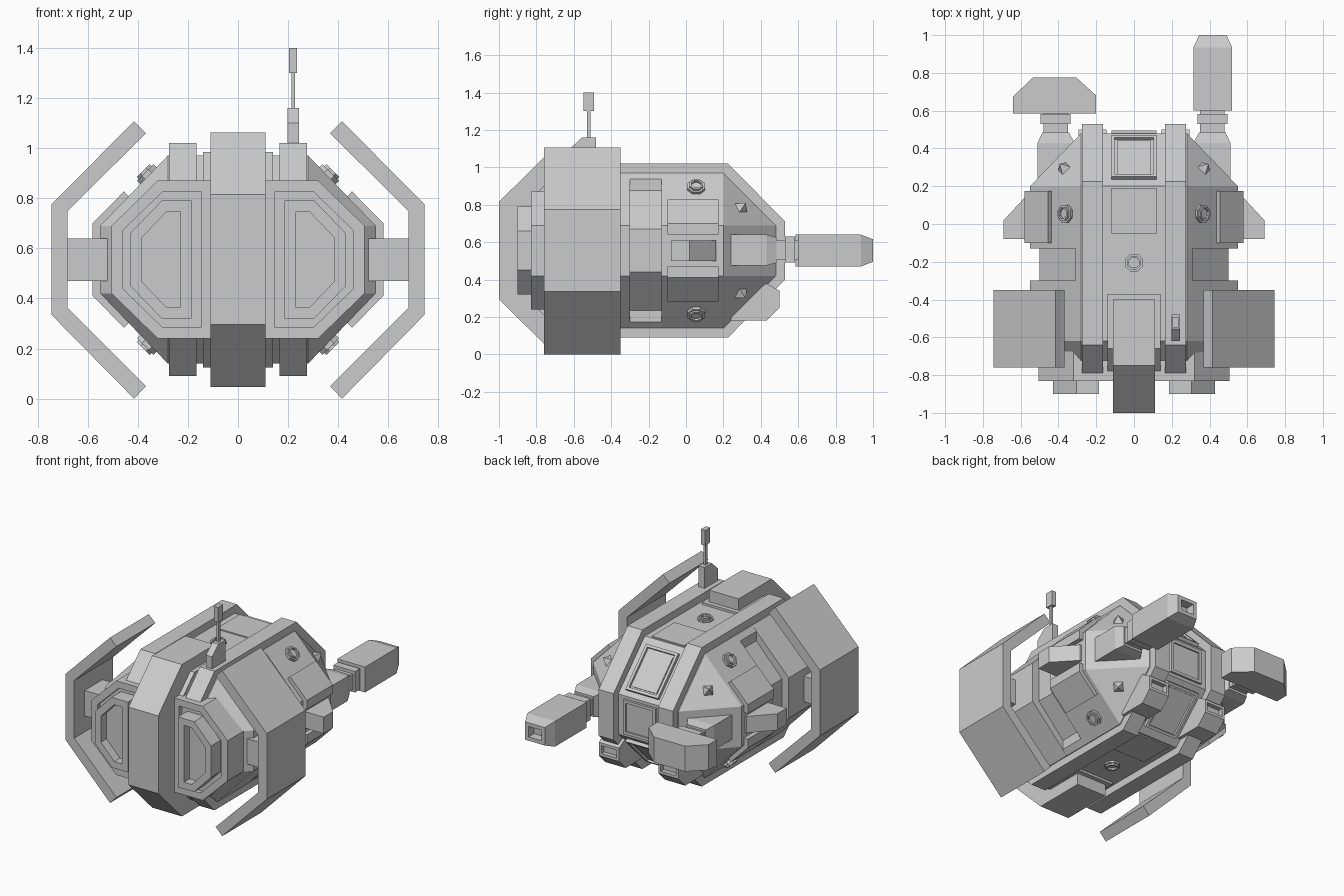
import bpy, bmesh, math
from mathutils import Matrix, Vector

if "Cube" in bpy.data.objects:
    bpy.data.objects.remove(bpy.data.objects["Cube"])

ZC = 0.555  # height of the hull's centre line; mirrors run through it


def loft(name, rings, mirror="", steps=(), mat=None):
    """Skin closed rings; steps = (inset, push) pairs applied to the last cap."""
    bm = bmesh.new()
    vs = [[bm.verts.new(p) for p in r] for r in rings]
    n = len(vs[0])
    for a, b in zip(vs, vs[1:]):
        for i in range(n):
            j = (i + 1) % n
            bm.faces.new((a[i], a[j], b[j], b[i]))
    bm.faces.new(vs[0][::-1])
    cap = bm.faces.new(vs[-1])
    bmesh.ops.recalc_face_normals(bm, faces=bm.faces[:])
    for inset, push in steps:
        bmesh.ops.inset_region(bm, faces=[cap], thickness=inset, use_even_offset=True)
        d = cap.normal.copy() * push
        cap = bmesh.ops.extrude_discrete_faces(bm, faces=[cap])["faces"][0]
        bmesh.ops.translate(bm, verts=cap.verts[:], vec=d)
    bmesh.ops.remove_doubles(bm, verts=bm.verts[:], dist=0.0005)
    bmesh.ops.recalc_face_normals(bm, faces=bm.faces[:])
    if mat:
        bm.transform(mat)
    bm.transform(Matrix.Translation((0, 0, -ZC)))
    me = bpy.data.meshes.new(name)
    bm.to_mesh(me)
    bm.free()
    ob = bpy.data.objects.new(name, me)
    ob.location.z = ZC
    bpy.context.collection.objects.link(ob)
    if mirror:
        m = ob.modifiers.new("mirror", "MIRROR")
        m.use_axis = ["X" in mirror, False, "Z" in mirror]
        m.use_mirror_merge = False
    return ob


def prism(name, axis, pts, a, b, mirror="", steps=(), mat=None):
    """Extrude a 2D profile along an axis from a to b."""
    put = {"x": lambda p, t: (t, p[0], p[1]),
           "y": lambda p, t: (p[0], t, p[1]),
           "z": lambda p, t: (p[0], p[1], t)}[axis]
    return loft(name, [[put(p, t) for p in pts] for t in (a, b)], mirror, steps, mat)


def rect(x0, x1, z0, z1):
    return [(x0, z0), (x1, z0), (x1, z1), (x0, z1)]


def at_y(y, pts):
    return [(p[0], y, p[1]) for p in pts]


def sym(quarter):
    """Full cross-section from a top-to-side quarter, heights relative to ZC."""
    q = quarter
    full = q + [(x, -z) for x, z in q[::-1]] + [(-x, -z) for x, z in q] + [(-x, z) for x, z in q[::-1]]
    return [(x, z + ZC) for x, z in full]


def facing(loc, normal):
    return Matrix.Translation(loc) @ Vector(normal).to_track_quat("Z", "Y").to_matrix().to_4x4()


# hull: front, grooved waist, tapered rear
body = sym([(0.28, 0.415), (0.55, 0.135)])
waist = sym([(0.28, 0.415), (0.31, 0.382), (0.31, 0.32), (0.50, 0.115)])
loft("hull_front", [at_y(-0.76, sym([(0.28, 0.28), (0.41, 0.135)])),
                    at_y(-0.62, body), at_y(-0.30, body)])
prism("hull_waist", "y", waist, -0.31, -0.12)
loft("hull_rear", [at_y(-0.13, body), at_y(0.20, body),
                   at_y(0.48, sym([(0.28, 0.135), (0.28, 0.135)]))])

# pair of ribs running around the hull
rib = [(-0.64, 1.02), (0.225, 1.02), (0.53, 0.71), (0.53, 0.40), (0.225, 0.09),
       (-0.64, 0.09), (-0.80, 0.25), (-0.80, 0.86)]
prism("rib", "x", rib, 0.165, 0.275, "X")

# central front band on its base frame
band = [(-0.40, 1.063), (-0.75, 1.063), (-1.0, 0.815), (-1.0, 0.295), (-0.75, 0.047), (-0.40, 0.047)]
prism("front_band", "x", band, -0.11, 0.11)
base = [(-0.37, 0.985), (-0.66, 0.985), (-0.80, 0.85), (-0.80, 0.26), (-0.66, 0.125), (-0.37, 0.125)]
prism("band_base", "x", base, -0.14, 0.14)

# front pods with nested frames
pod = [(0.10, 0.24), (0.32, 0.24), (0.505, 0.42), (0.505, 0.69), (0.32, 0.87), (0.10, 0.87)]
prism("front_pod", "y", pod, -0.62, -0.83, "X", [(0.045, -0.03)])
frame = [(0.185, 0.32), (0.305, 0.32), (0.43, 0.45), (0.43, 0.66), (0.305, 0.79), (0.185, 0.79)]
prism("pod_frame", "y", frame, -0.76, -0.90, "X", [(0.045, -0.06)])

# curved side shields and their struts
shield = [(0.745, 0.335), (0.745, 0.775), (0.415, 1.107), (0.367, 1.06), (0.68, 0.748),
          (0.68, 0.362), (0.367, 0.05), (0.415, 0.0)]
quads = [shield[i] for i in range(8)]
prism("side_shield", "y", quads, -0.76, -0.35, "X")
prism("shield_strut", "y", rect(0.50, 0.69, 0.47, 0.64), -0.65, -0.46, "X")

# side armour pads and the fins between them
pad = [(0.50, 0.64), (0.58, 0.64), (0.58, 0.70), (0.455, 0.827), (0.42, 0.79)]
prism("side_pad", "y", pad, -0.10, 0.175, "XZ")
fin = [(0.50, -0.08), (0.69, -0.08), (0.69, 0.02), (0.56, 0.16), (0.50, 0.16)]
prism("side_fin", "z", fin, 0.50, 0.61, "X")

# hatch plates: top and bottom, rear slopes, rear face
prism("hatch_plate", "z", rect(-0.12, 0.12, -0.05, 0.19), 0.95, 0.978, "Z")
window = rect(-0.12, 0.12, -0.155, 0.155)
prism("rear_window", "z", window, -0.02, 0.022, "Z", [(0.018, -0.016), (0.012, 0.006)],
      facing((0, 0.345, 0.825), (0, 1, 1)))
prism("rear_plate", "y", rect(-0.12, 0.12, 0.44, 0.67), 0.46, 0.495, "", [(0.02, -0.01)])

# octagonal bolts and pyramid studs
ring = [(0.05 * math.cos(math.pi / 8 + i * math.pi / 4),
         0.05 * math.sin(math.pi / 8 + i * math.pi / 4)) for i in range(8)]
bolt_steps = [(0.01, 0.012), (0.01, -0.015), (0.002, 0.0)]
prism("slope_bolt", "z", ring, -0.02, 0.014, "XZ", bolt_steps,
      facing((0.415 - 0.055, 0.055, 0.892), (1, 0, 1)))
prism("top_bolt", "z", ring, -0.02, 0.012, "Z", bolt_steps, facing((0, -0.205, 0.97), (0, 0, 1)))
s = 0.034
loft("stud", [[(-s, -s, -0.01), (s, -s, -0.01), (s, s, -0.01), (-s, s, -0.01)],
              [(-.001, -.001, 0.04), (.001, -.001, 0.04), (.001, .001, 0.04), (-.001, .001, 0.04)]],
     "XZ", (), facing((0.37, 0.295, 0.785), (1, 1, 1)))

# lamps under the rear
loft("rear_lamp", [at_y(0.24, rect(0.145, 0.295, 0.18, 0.24)),
                   at_y(0.43, rect(0.145, 0.295, 0.18, 0.38)),
                   at_y(0.50, rect(0.145, 0.295, 0.25, 0.34))], "X", [(0.018, -0.03)])

# arm mounts, necks and collars
loft("arm_mount", [at_y(0.15, rect(0.315, 0.51, 0.475, 0.64)),
                   at_y(0.43, rect(0.315, 0.51, 0.475, 0.64)),
                   at_y(0.485, rect(0.345, 0.485, 0.49, 0.625))], "X")
prism("arm_neck", "y", rect(0.35, 0.48, 0.505, 0.61), 0.46, 0.62, "X")
prism("arm_collar", "y", rect(0.335, 0.495, 0.49, 0.63), 0.53, 0.582, "X")

# right arm barrel and left arm claw
loft("arm_barrel", [at_y(0.60, rect(0.315, 0.52, 0.47, 0.64)),
                    at_y(0.935, rect(0.315, 0.52, 0.47, 0.64)),
                    at_y(1.0, rect(0.345, 0.49, 0.495, 0.615))], "", [(0.025, -0.06)])
claw = [(-0.64, 0.585), (-0.20, 0.585), (-0.20, 0.68), (-0.305, 0.775), (-0.535, 0.775), (-0.64, 0.675)]
prism("arm_claw", "z", claw, 0.47, 0.64)

# antenna on the right rib
foot = [(-0.62, 1.0), (-0.62, 1.10), (-0.555, 1.16), (-0.48, 1.16), (-0.48, 1.0)]
prism("antenna_foot", "x", foot, 0.198, 0.243)
prism("antenna_rod", "z", rect(0.213, 0.228, -0.53, -0.51), 1.15, 1.31)
prism("antenna_tip", "z", rect(0.204, 0.236, -0.547, -0.493), 1.30, 1.40)
